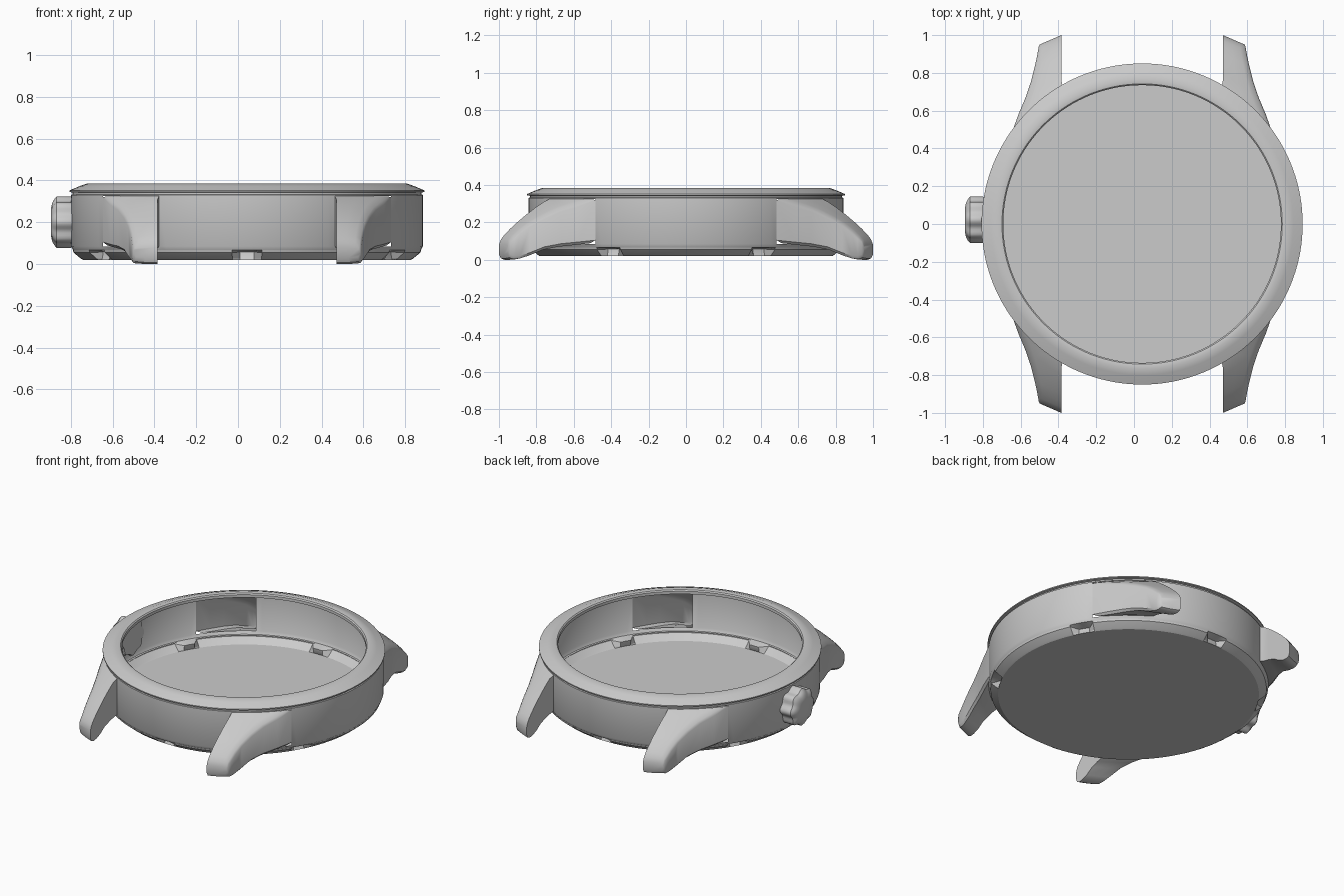
import bpy, bmesh, math
from math import sin, cos, radians, pi

if "Cube" in bpy.data.objects:
    bpy.data.objects.remove(bpy.data.objects["Cube"])

CX = 0.043      # centre of the case
SEG = 144       # segments around the case


def finish(name, bm, loc=(CX, 0, 0), angle=30):
    bmesh.ops.recalc_face_normals(bm, faces=bm.faces)
    me = bpy.data.meshes.new(name)
    bm.to_mesh(me)
    bm.free()
    ob = bpy.data.objects.new(name, me)
    ob.location = loc
    bpy.context.collection.objects.link(ob)
    bpy.ops.object.select_all(action='DESELECT')
    ob.select_set(True)
    bpy.context.view_layer.objects.active = ob
    bpy.ops.object.shade_smooth_by_angle(angle=radians(angle))
    return ob


def loft(bm, rings, closed_path=False, cap=False):
    """Join equal-length closed rings of points with quads."""
    vs = [[bm.verts.new(p) for p in r] for r in rings]
    pairs = list(zip(vs, vs[1:]))
    if closed_path:
        pairs.append((vs[-1], vs[0]))
    for a, b in pairs:
        for i in range(len(a)):
            j = (i + 1) % len(a)
            bm.faces.new((a[i], a[j], b[j], b[i]))
    if cap:
        bm.faces.new(vs[-1])
    return vs


def circle(r, z):
    return [(r * cos(2 * pi * i / SEG), r * sin(2 * pi * i / SEG), z) for i in range(SEG)]


# Bezel ring with sloped top and thin inner lip
bm = bmesh.new()
loft(bm, [circle(r, z) for r, z in
          [(.735, .355), (.735, .374), (.742, .381), (.765, .385), (.80, .373),
           (.85, .352), (.85, .345), (.834, .342), (.834, .332)]])
finish("bezel", bm)

# Case wall, opened where the hollow lugs join
bm = bmesh.new()
loft(bm, [circle(r, z) for r, z in
          [(.834, .333), (.842, .331), (.842, .325), (.842, .085), (.832, .066), (.82, .064)]])
holes = []
for f in bm.faces:
    c = f.calc_center_median()
    a = math.degrees(math.atan2(abs(c.y), abs(c.x)))
    if 35 < a < 60 and .1 < c.z < .3:
        holes.append(f)
bmesh.ops.delete(bm, geom=holes, context='FACES')
finish("case_wall", bm)

# Case back with six opening notches
bm = bmesh.new()
rings = [circle(r, z) for r, z in [(.833, .066), (.830, .055), (.795, .026), (.785, .02)]]
for i in range(SEG):
    a = 360 * i / SEG
    if abs((a - 30 + 30) % 60 - 30) < 4:
        for k, (r, z) in {1: (.776, .057), 2: (.78, .027)}.items():
            rings[k][i] = (r * cos(radians(a)), r * sin(radians(a)), z)
loft(bm, rings, cap=True)
finish("case_back", bm)

# Curved lugs: inner y, outer x, outer y, top z, bottom z at each station
IN_X = .4275
stations = [(.76, .655, .58, .31, .075), (.80, .617, .67, .283, .066),
            (.85, .588, .755, .245, .05), (.90, .568, .835, .203, .018),
            (.94, .557, .885, .166, .003), (.97, .551, .918, .135, .0),
            (.99, .547, .94, .108, .008), (1.0, .543, .95, .08, .03)]


def section(pos, top, bot, drop):
    spec = [(0, bot), (0, top), (.4, top), (.75, top - drop * .25), (.94, top - drop * .6),
            (1, top - drop * 1.3), (1, bot + .02), (.9, bot + .004), (.5, bot)]
    return [(*pos(t), z) for t, z in spec]


def arc(t):
    a = radians(60 - 25 * t)
    return .842 * cos(a), .842 * sin(a)


bm = bmesh.new()
rings = [section(arc, .325, .085, 0.004)]
for yi, xo, yo, top, bot in stations:
    rings.append(section(lambda t: (IN_X + (xo - IN_X) * t, yi + (yo - yi) * t),
                         top, bot, .02 if yi < .99 else .01))
loft(bm, rings, cap=True)
lugs = finish("lugs", bm, angle=40)
m = lugs.modifiers.new("mirror", 'MIRROR')
m.use_axis = (True, True, False)

# Fluted winding crown
bm = bmesh.new()
N = 64
rings = []
for x, s, flute in [(-.785, .94, .06), (-.80, 1, .07), (-.868, 1, .07), (-.880, .9, .05),
                    (-.890, .75, .03), (-.896, .5, 0)]:
    ring = []
    for i in range(N):
        a = 2 * pi * i / N
        r = .115 * s * (1 + flute * cos(8 * a))
        ring.append((x, r * cos(a), r * sin(a)))
    rings.append(ring)
vs = loft(bm, rings, cap=True)
bm.faces.new(vs[0])
finish("crown", bm, (0, .022, .2))
